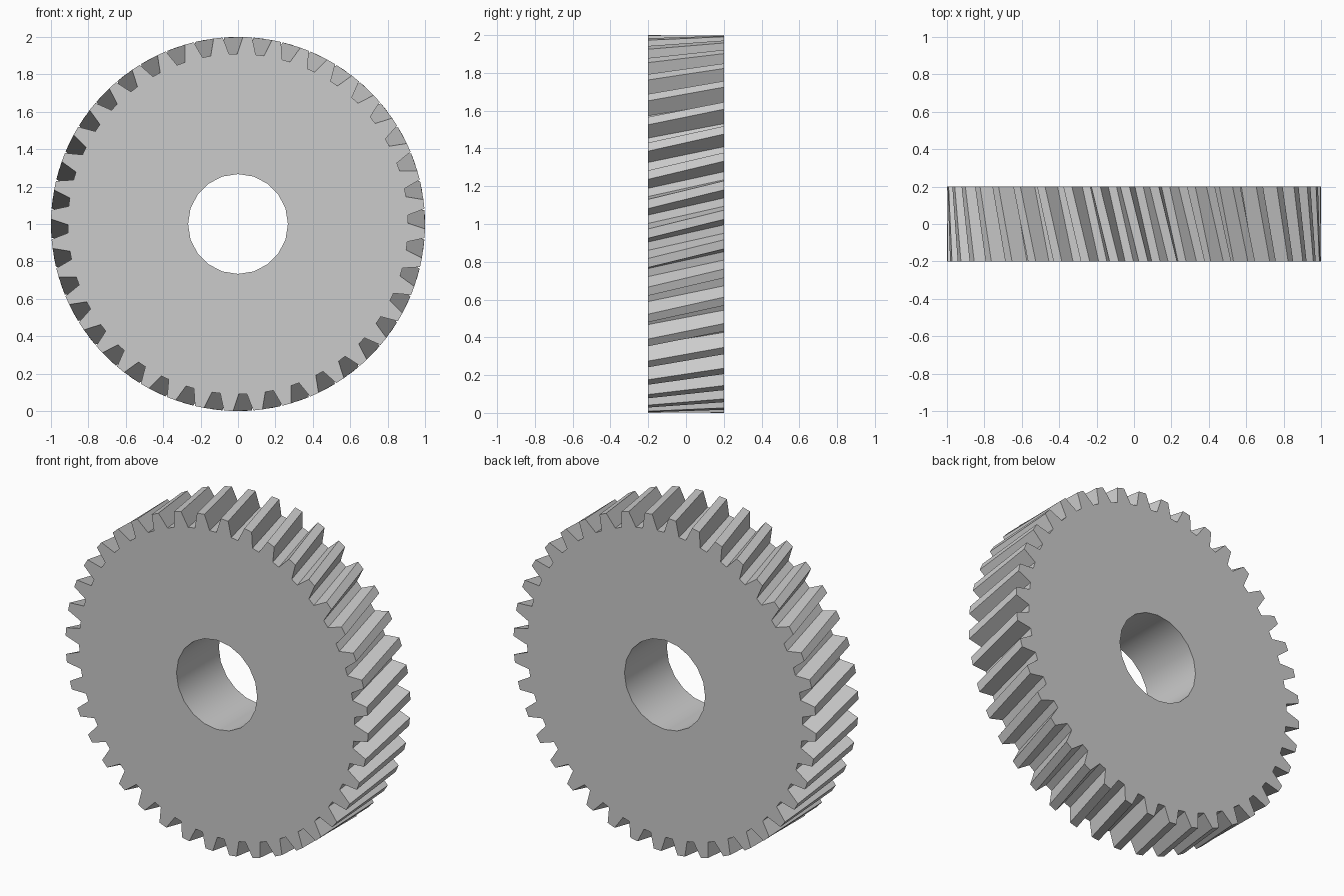
import bpy, bmesh
from math import sin, cos, pi, radians

if "Cube" in bpy.data.objects:
    bpy.data.objects.remove(bpy.data.objects["Cube"])

TEETH, TWIST = 40, radians(5.7)
HALF, R_TIP, R_ROOT, R_BORE, BORE_SIDES = 0.2, 1.0, 0.91, 0.267, 20
PITCH = 2 * pi / TEETH
PHASE = radians(91.6)          # centre of a gap at the front face


def pt(r, a, y):
    return (r * cos(a), y, 1 + r * sin(a))


# gear outline: root and tip corners per tooth (half gap angles in degrees)
outline = []
for i in range(TEETH):
    c = PHASE + i * PITCH
    outline += [(R_TIP, c - radians(3.1)), (R_ROOT, c - radians(1.4)),
                (R_ROOT, c + radians(1.4)), (R_TIP, c + radians(3.1))]

bm = bmesh.new()
rims, bores = [], []
for y, tw in ((-HALF, 0), (HALF, TWIST)):
    rims.append([bm.verts.new(pt(r, a + tw, y)) for r, a in outline])
    bores.append([bm.verts.new(pt(R_BORE, 2 * pi * k / BORE_SIDES, y))
                  for k in range(BORE_SIDES)])


def bridge(a, b, smooth):
    n = len(a)
    for i in range(n):
        f = bm.faces.new((a[i], a[(i + 1) % n], b[(i + 1) % n], b[i]))
        f.smooth = smooth


# helical tooth band and smooth bore
bridge(rims[0], rims[1], False)
bridge(bores[1], bores[0], True)

# flat side faces with the bore opening
for rim, bore in zip(rims, bores):
    edges = []
    for loop in (rim, bore):
        edges += [bm.edges.get((loop[i], loop[i - 1])) for i in range(len(loop))]
    bmesh.ops.triangle_fill(bm, edges=edges, use_beauty=True)
bmesh.ops.recalc_face_normals(bm, faces=bm.faces)
for e in bm.edges:
    if len(e.link_faces) == 2 and e.calc_face_angle(0) > radians(30):
        e.smooth = False

mesh = bpy.data.meshes.new("helical_gear")
bm.to_mesh(mesh)
bm.free()
gear = bpy.data.objects.new("helical_gear", mesh)
bpy.context.collection.objects.link(gear)
